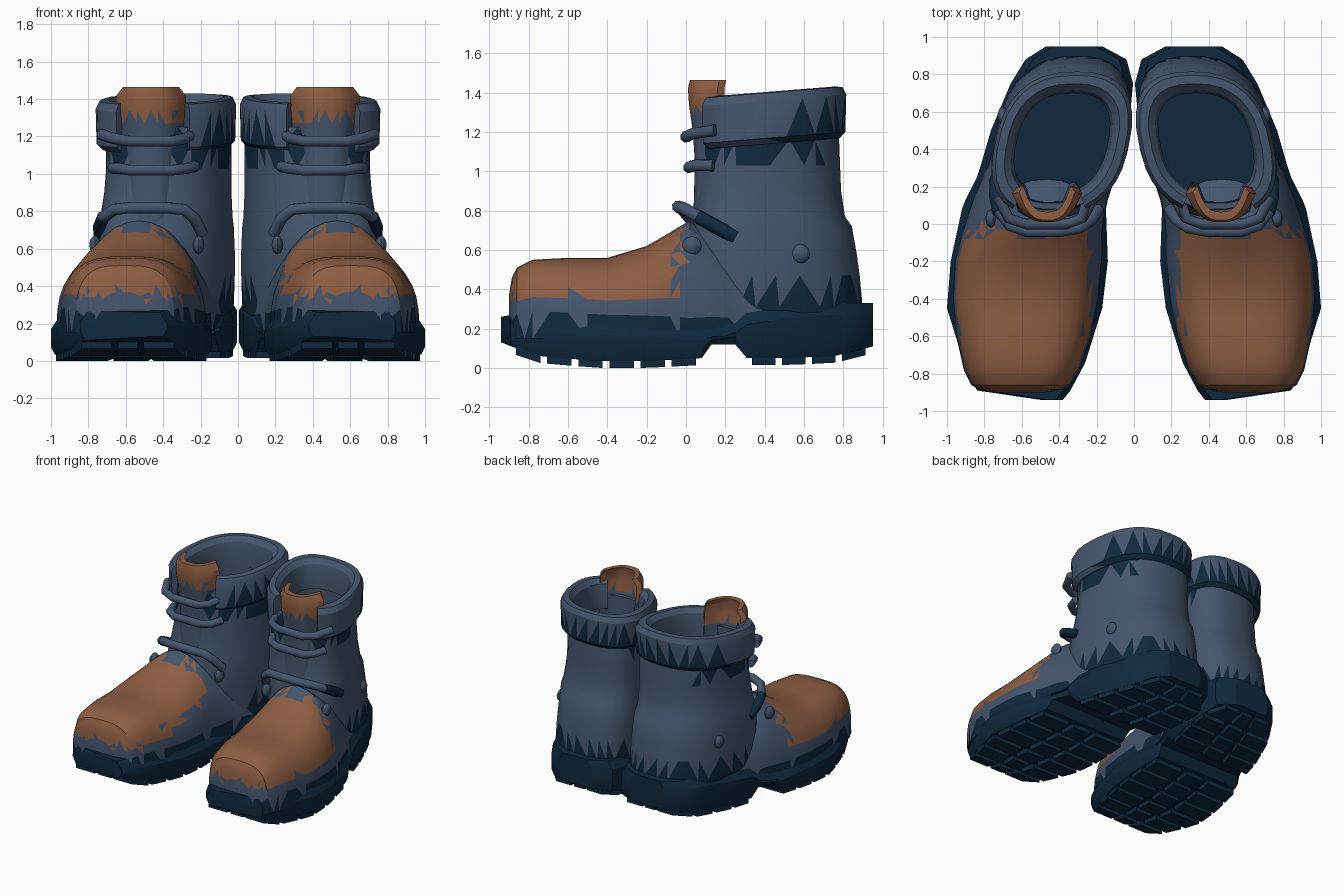
import bpy, bmesh, math, random
from mathutils import Vector

random.seed(4)
cube = bpy.data.objects.get("Cube")
if cube:
    bpy.data.objects.remove(cube)


def material(name, rgb):
    m = bpy.data.materials.new(name)
    m.use_nodes = True
    m.diffuse_color = (*rgb, 1)
    node = next(n for n in m.node_tree.nodes if n.type == 'BSDF_PRINCIPLED')
    node.inputs["Base Color"].default_value = (*rgb, 1)
    node.inputs["Roughness"].default_value = 0.9
    return m


BLUE, NAVY, ORANGE = 0, 1, 2
MATS = [material("slate_blue_leather", (.061, .092, .155)),
        material("navy_rubber", (.005, .022, .048)),
        material("worn_orange_leather", (.27, .11, .056))]


def jag(size):
    return random.uniform(-size, size)


def finish(name, bm, rule, angle=28):
    """Colour the faces by a rule, then mirror the part to the other boot."""
    bmesh.ops.recalc_face_normals(bm, faces=bm.faces)
    for f in bm.faces:
        f.material_index = rule(f.calc_center_median(), f.normal) if callable(rule) else rule
    me = bpy.data.meshes.new(name)
    bm.to_mesh(me)
    bm.free()
    for m in MATS:
        me.materials.append(m)
    ob = bpy.data.objects.new(name, me)
    bpy.context.collection.objects.link(ob)
    mirror = ob.modifiers.new("pair", 'MIRROR')
    mirror.use_mirror_merge = False
    bpy.ops.object.select_all(action='DESELECT')
    ob.select_set(True)
    bpy.context.view_layer.objects.active = ob
    bpy.ops.object.shade_smooth_by_angle(angle=math.radians(angle))
    return ob


def loft(bm, rings, tris=False):
    """Skin closed rings of points and cap both ends."""
    rows = [[bm.verts.new(p) for p in r] for r in rings]
    n = len(rows[0])
    for a, b in zip(rows, rows[1:]):
        for i in range(n):
            j = (i + 1) % n
            if not tris:
                bm.faces.new((a[i], a[j], b[j], b[i]))
            elif random.random() < .5:
                bm.faces.new((a[i], a[j], b[j]))
                bm.faces.new((a[i], b[j], b[i]))
            else:
                bm.faces.new((a[i], a[j], b[i]))
                bm.faces.new((a[j], b[j], b[i]))
    bm.faces.new(rows[0])
    bm.faces.new(rows[-1])


def between(rows, y):
    """Interpolate a table of rows on its first column."""
    for a, b in zip(rows, rows[1:]):
        if a[0] <= y <= b[0]:
            t = (y - a[0]) / (b[0] - a[0])
            return [p + (q - p) * t for p, q in zip(a, b)]


def densify(rows):
    out = [rows[0]]
    for a, b in zip(rows, rows[1:]):
        out += [[(p + q) / 2 for p, q in zip(a, b)], b]
    return out


def power(v, p):
    return math.copysign(abs(v) ** p, v)


def oval(a, x0, x1, y0, y1, grow=0):
    """Point on the boxy, slightly turned-out leg outline."""
    y = ((y1 - y0) / 2 + grow) * power(math.sin(a), .8)
    x = ((x1 - x0) / 2 + grow) * power(math.cos(a), .8)
    return (x0 + x1) / 2 + x - .2 * y, (y0 + y1) / 2 + y


# Sole: y, inner x, outer x, bottom, top
SOLE = [(-.94, .38, .5, .13, .26), (-.89, .34, .84, .11, .27), (-.74, .26, .91, .06, .25),
        (-.45, .17, 1, .035, .23), (-.2, .14, .98, .035, .22), (.08, .15, .92, .05, .2),
        (.13, .14, .9, .12, .2), (.25, .1, .84, .12, .24), (.31, .08, .82, .05, .28),
        (.5, .03, .765, .05, .31), (.75, .005, .66, .06, .33), (.88, .04, .58, .09, .33),
        (.95, .17, .47, .11, .33)]
bm = bmesh.new()
loft(bm, [[(a + .02, y, b), (c - .02, y, b), (c, y, b + .04), (c, y, t - .06), (c - .04, y, t),
           (a + .04, y, t), (a, y, t - .06), (a, y, b + .04)] for y, a, c, b, t in SOLE])
finish("sole", bm, NAVY)

# Tread lugs: inner edge, middle and outer edge blocks
bm = bmesh.new()
for start, end, count in ((-.88, .07, 6), (.32, .93, 4)):
    step = (end - start) / count
    for i in range(count):
        ends = [between(SOLE, start + step * (i + f)) for f in (.1, .88)]
        for lo, hi in ((.03, .34), (.4, .6), (.66, .97)):
            rings = []
            for y, a, c, b, t in ends:
                l, r = a + (c - a) * lo, a + (c - a) * hi
                rings.append([(l, y, b - .035), (r, y, b - .035), (r, y, b + .04), (l, y, b + .04)])
            loft(bm, rings)
finish("tread_lugs", bm, NAVY)

# Foot: y, inner x, outer x, crown height, roundness
FOOT = [(-.9, .46, .77, .37, .8), (-.885, .38, .83, .46, .7), (-.86, .34, .87, .51, .6),
        (-.78, .29, .91, .55, .6), (-.6, .23, .95, .56, .65), (-.4, .19, .97, .56, .7),
        (-.2, .17, .96, .62, .8), (-.08, .17, .93, .69, .9), (.02, .16, .9, .75, 1),
        (.14, .14, .86, .68, .9), (.3, .09, .79, .55, .8), (.6, .05, .72, .45, .8)]


def arch(y, a, c, top, p, n=18):
    pts = []
    for i in range(n + 1):
        t = math.pi * i / n
        pts.append(((a + c) / 2 + (c - a) / 2 * power(math.cos(t), p), y,
                    .15 + (top - .15) * power(max(math.sin(t), 0), p)))
    return pts


def foot_colour(c, n):
    if c.y < -.04 + jag(.05) and c.z > .35 + jag(.035) and c.x > .25 + jag(.03):
        return ORANGE
    return NAVY if c.z < .24 + jag(.03) else BLUE


bm = bmesh.new()
loft(bm, [arch(*r) for r in densify(FOOT)], tris=True)
finish("foot", bm, foot_colour)

# Leg: z, then outline limits; climbs outside, then drops inside to the insole
LEG = [(.2, .05, .73, .06, .89), (.31, .04, .745, .05, .9), (.47, .035, .745, .03, .885),
       (.58, .035, .74, .02, .87), (.72, .04, .73, .03, .845), (.77, .045, .72, .045, .81),
       (.9, .05, .7, .06, .79), (1.03, .05, .69, .07, .785), (1.16, .05, .69, .07, .78),
       (1.25, .06, .69, .08, .77), (1.25, .13, .64, .11, .71), (1.1, .13, .64, .11, .71),
       (.95, .13, .64, .11, .71), (.6, .13, .64, .12, .71)]
SEG = 30


def leg_colour(c, n):
    facing = Vector((c.x - .38 + .2 * (c.y - .44), c.y - .44)).dot(n.xy)
    if c.z < .65 and abs(n.z) > .9 or facing < 0 and c.z < 1.2:
        return NAVY if c.z < 1.04 + jag(.05) else BLUE
    if c.z < .39 + jag(.03) and c.y > .3:
        return NAVY
    if 1.08 + jag(.02) < c.z < 1.2 and c.y < .68:
        return NAVY
    return BLUE


bm = bmesh.new()
loft(bm, [[(*oval(math.tau * i / SEG, *lim), z) for i in range(SEG)] for z, *lim in LEG], tris=True)
finish("leg", bm, leg_colour)

# Folded cuff, open at the front
CUFF = [(.0, 1.14), (.03, 1.17), (.035, 1.36), (.015, 1.4), (-.03, 1.405), (-.065, 1.37),
        (-.08, 1.3), (-.08, 1.18)]


def cuff_colour(c, n):
    outward = Vector((c.x - .38, c.y - .43)).dot(n.xy) > 0
    if outward and c.z < 1.265 + .08 * (c.y - .43) + jag(.015) and (c.y > .45 or c.x < .2):
        return NAVY
    return BLUE


bm = bmesh.new()
rings = []
for i in range(27):
    a = math.radians(-62 + 304 * i / 26)
    ring = []
    for grow, z in CUFF:
        x, y = oval(a, .06, .71, .08, .78, grow)
        ring.append((x, y, z + .08 * (y - .43)))
    rings.append(ring)
loft(bm, rings, tris=True)
finish("cuff", bm, cuff_colour)

# Tongue: z, front y, half width
TONGUE = [(.66, .03, .14), (.85, .04, .17), (1.05, .045, .175), (1.2, .035, .18), (1.27, .025, .185),
          (1.34, .015, .19), (1.42, .01, .185), (1.465, .02, .15)]
bm = bmesh.new()
rings = []
for z, y, w in TONGUE:
    side = [i / 5 for i in range(-5, 6)]
    front = [(.465 + w * u, y + .15 * abs(u) ** 3, z) for u in side]
    back = [(.465 + w * .85 * u, y + .045 + .14 * abs(u) ** 3, z) for u in reversed(side)]
    rings.append(front + back)
loft(bm, rings, tris=True)
finish("tongue", bm, lambda c, n: ORANGE if c.z > 1.28 + jag(.04) else BLUE)


def tube(name, path, radius, colour):
    pts = [Vector(p) for p in path]
    rings = []
    for i, p in enumerate(pts):
        d = (pts[min(i + 1, len(pts) - 1)] - pts[max(i - 1, 0)]).normalized()
        side = d.cross(Vector((0, .3, 1))).normalized()
        up = side.cross(d)
        rings.append([p + radius * (side * math.cos(k * math.tau / 8) + up * math.sin(k * math.tau / 8))
                      for k in range(8)])
    bm = bmesh.new()
    loft(bm, rings)
    finish(name, bm, colour, 50)


# Laces
tube("top_lace", [(.25, .14, 1.21), (.28, .03, 1.19), (.36, 0, 1.175), (.58, 0, 1.175),
                  (.67, .03, 1.19), (.73, .15, 1.21)], .03, BLUE)
tube("middle_lace", [(.23, .12, 1.04), (.27, .04, 1.03), (.35, .015, 1.02), (.58, .015, 1.02),
                     (.64, .05, 1.03), (.67, .14, 1.03)], .03, BLUE)
tube("lower_lace", [(.19, .08, .68), (.23, .02, .76), (.29, -.02, .81), (.4, -.04, .82), (.57, -.04, .82),
                    (.66, -.01, .81), (.73, .08, .76)], .032, BLUE)
tube("lower_lace_end", [(.72, .06, .77), (.74, .15, .72), (.735, .25, .665)], .036, NAVY)

# Rivets
for name, spot in (("outer_rivet", (.765, .03, .62)), ("inner_rivet", (.21, .06, .62)),
                   ("heel_rivet", (.7, .58, .58))):
    bm = bmesh.new()
    bmesh.ops.create_uvsphere(bm, u_segments=8, v_segments=6, radius=.05)
    bmesh.ops.scale(bm, vec=(.6, 1, 1), verts=bm.verts)
    bmesh.ops.translate(bm, vec=spot, verts=bm.verts)
    finish(name, bm, BLUE, 50)
